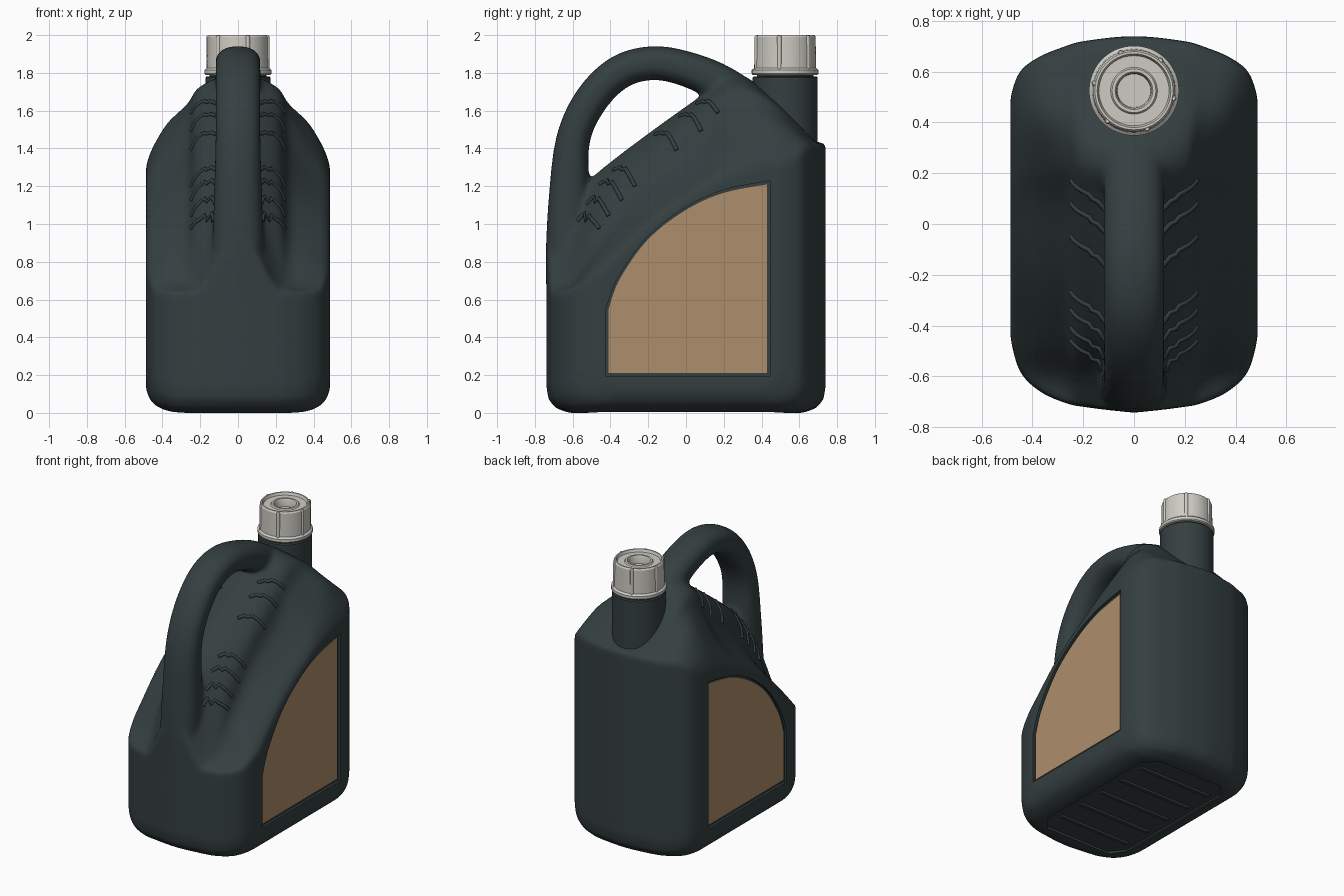
import bpy, bmesh, math
from mathutils import Vector
from mathutils.bvhtree import BVHTree

if "Cube" in bpy.data.objects:
    bpy.data.objects.remove(bpy.data.objects["Cube"])


def material(name, rgb):
    m = bpy.data.materials.new(name)
    m.diffuse_color = (*rgb, 1)
    m.use_nodes = True
    m.node_tree.nodes["Principled BSDF"].inputs["Base Color"].default_value = m.diffuse_color
    return m


DARK = material("dark_plastic", (0.035, 0.05, 0.052))
TAN = material("label_tan", (0.42, 0.27, 0.15))
PALE = material("cap_grey", (0.62, 0.60, 0.55))


def smooth(pts, n):
    """Catmull-Rom through tuples of any length."""
    out = []
    for i in range(len(pts) - 1):
        a, b, c, d = (pts[max(0, min(len(pts) - 1, i + k))] for k in (-1, 0, 1, 2))
        for s in range(n):
            t = s / n
            out.append(tuple(
                0.5 * (2 * q + (r - p) * t + (2*p - 5*q + 4*r - u) * t * t
                       + (3*q - p - 3*r + u) * t ** 3)
                for p, q, r, u in zip(a, b, c, d)))
    return out + [tuple(pts[-1])]


def loft(bm, rings):
    """Skin closed rings and cap both ends."""
    vs = [[bm.verts.new(p) for p in r] for r in rings]
    n = len(vs[0])
    for a, b in zip(vs, vs[1:]):
        for i in range(n):
            bm.faces.new((a[i], a[(i+1) % n], b[(i+1) % n], b[i]))
    bm.faces.new(vs[0][::-1])
    bm.faces.new(vs[-1])


def finish(name, bm, mat=None):
    bmesh.ops.recalc_face_normals(bm, faces=bm.faces[:])
    me = bpy.data.meshes.new(name)
    bm.to_mesh(me)
    bm.free()
    ob = bpy.data.objects.new(name, me)
    bpy.context.collection.objects.link(ob)
    if mat:
        me.materials.append(mat)
    shade(me)
    return ob


def shade(me):
    me.shade_smooth()
    me.set_sharp_from_angle(angle=math.radians(32))


def lathe(name, profile, cy, mat, n=64):
    bm = bmesh.new()
    loft(bm, [[(r * math.cos(k * math.tau / n), cy + r * math.sin(k * math.tau / n), z)
               for k in range(n)] for r, z in profile])
    return finish(name, bm, mat)


# Body: side-view slices across x. Row = x, front y, back y, bottom z, top z at stations
STATIONS = (-.72, -.6, -.45, -.2, .08, .25, .45, .69)
HALF = [
    (0, -.74, .74, 0, .95, 1.15, 1.29, 1.48, 1.68, 1.80, 1.68, 1.43),
    (.2, -.72, .72, 0, .66, .80, 1.12, 1.38, 1.60, 1.73, 1.66, 1.42),
    (.27, -.705, .70, 0, .64, .70, .92, 1.20, 1.42, 1.60, 1.62, 1.41),
    (.37, -.66, .66, .01, .63, .67, .85, 1.10, 1.30, 1.45, 1.54, 1.39),
    (.45, -.58, .60, .05, .62, .65, .80, 1.04, 1.23, 1.34, 1.41, 1.34),
    (.487, -.45, .50, .12, .60, .62, .75, .99, 1.18, 1.26, 1.31, 1.24),
]
rows = smooth([(-r[0],) + r[1:] for r in HALF[:0:-1]] + HALF, 5)


def top(row, y):
    pts = smooth(list(zip(STATIONS, row[4:])), 6)
    for (y0, z0), (y1, z1) in zip(pts, pts[1:]):
        if y <= y1:
            return z0 + (z1 - z0) * max(0, (y - y0) / (y1 - y0))
    return pts[-1][1]


def section(row):
    x, f, b, z = row[:4]
    pts = [(f + .12, z), (f + .05, z + .025), (f + .012, z + .07), (f, z + .14)]
    back = [(b, z + .14), (b - .012, z + .07), (b - .05, z + .025), (b - .12, z)]
    ys = [f + (b - f) * i / 32 for i in range(33)]
    return [(x, y, h) for y, h in pts + [(y, top(row, y)) for y in ys] + back]


bm = bmesh.new()
loft(bm, [section(r) for r in rows])

# Handle: squarish ellipse swept along an arch (y, z, half width, half thickness)
path = smooth([
    (-.63, .45, .14, .10), (-.635, .80, .138, .108), (-.62, 1.15, .128, .106),
    (-.597, 1.45, .12, .09), (-.50, 1.66, .12, .09), (-.35, 1.805, .12, .09),
    (-.17, 1.852, .12, .09), (.02, 1.815, .12, .094), (.20, 1.73, .12, .104),
    (.40, 1.58, .12, .11), (.55, 1.45, .12, .10)], 6)
rings = []
for i, (y, z, a, b) in enumerate(path):
    p, q = path[max(0, i - 1)], path[min(len(path) - 1, i + 1)]
    t = Vector((q[0] - p[0], q[1] - p[1])).normalized()
    ring = []
    for k in range(24):
        c, s = math.cos(k * math.tau / 24), math.sin(k * math.tau / 24)
        u = a * math.copysign(abs(c) ** .85, c)
        v = b * math.copysign(abs(s) ** .85, s)
        ring.append((u, y - t.y * v, z + t.x * v))
    rings.append(ring)
loft(bm, rings)
body = finish("bottle_body", bm)

# Cutter for the recessed label panels and the base panel
outline = smooth([(-.41, .55), (-.35, .71), (-.2, .92), (0, 1.075),
                  (.2, 1.165), (.43, 1.21)], 5) + [(.43, .21), (-.41, .21)]


def label_ring(x, scale):
    return [(x, .01 + (y - .01) * scale, .68 + (z - .68) * scale) for y, z in outline]


bm = bmesh.new()
for s in (-1, 1):
    loft(bm, [label_ring(s * .47, 1.035), label_ring(s * .6, 1.035)])
base = [(.33, .46), (.25, .56), (-.25, .56), (-.33, .46),
        (-.33, -.46), (-.25, -.56), (.25, -.56), (.33, -.46)]
loft(bm, [[(x, y, z) for x, y in base] for z in (-.1, .015)])
cutter = finish("panel_cutter", bm)
cutter.hide_render = True

# Fuse handle and body, soften, then cut the panels
m = body.modifiers.new("fuse", 'REMESH')
m.mode, m.voxel_size, m.use_smooth_shade = 'VOXEL', .014, True
m = body.modifiers.new("soften", 'SMOOTH')
m.factor, m.iterations = .5, 14
m = body.modifiers.new("panels", 'BOOLEAN')
m.operation, m.solver, m.object = 'DIFFERENCE', 'EXACT', cutter
dg = bpy.context.evaluated_depsgraph_get()
fused = bpy.data.meshes.new_from_object(body.evaluated_get(dg))
body.modifiers.clear()
body.data = fused
fused.materials.clear()
fused.materials.append(DARK)
shade(fused)
bpy.data.objects.remove(cutter)

# Labels
for s, name in ((-1, "label_left"), (1, "label_right")):
    bm = bmesh.new()
    loft(bm, [label_ring(s * .462, 1), label_ring(s * .476, 1)])
    finish(name, bm, TAN)

# Grip ribs laid on the flanks below the handle
probe = bmesh.new()
probe.from_mesh(fused)
tree = BVHTree.FromBMesh(probe)
probe.free()
cu = bpy.data.curves.new("grip_ribs", 'CURVE')
cu.dimensions, cu.bevel_depth, cu.bevel_resolution, cu.use_fill_caps = '3D', .011, 2, True
for y0 in (.06, -.03, -.16, -.38, -.45, -.52, -.57):
    for s in (-1, 1):
        sp = cu.splines.new('POLY')
        sp.points.add(8)
        for i in range(9):
            x = .11 + .14 * i / 8
            y = y0 + .11 * i / 8
            row = min(rows, key=lambda r: abs(r[0] - x))
            hit = tree.find_nearest(Vector((s * x, y, top(row, y))))[0]
            sp.points[i].co = (*hit, 1)
cu.materials.append(DARK)
bpy.context.collection.objects.link(bpy.data.objects.new("grip_ribs", cu))

# Base ribs
bm = bmesh.new()
for i in range(5):
    y = -.4 + .2 * i
    loft(bm, [[(x, y - w, z), (x, y + w, z), (x, y + w * .5, .004), (x, y - w * .5, .004)]
              for x, w, z in ((-.28, .025, .03), (.28, .025, .03))])
finish("base_ribs", bm, DARK)

# Neck and screw cap
CY = .525
lathe("neck", [(.172, 1.25), (.172, 1.775), (.166, 1.782), (.15, 1.782), (.15, 1.80)], CY, DARK)
lathe("cap", [(.15, 1.79), (.172, 1.79), (.177, 1.796), (.177, 1.815), (.164, 1.826),
              (.161, 1.99), (.154, 2.0), (.145, 2.0), (.138, 1.982), (.092, 1.982),
              (.086, 1.99), (.074, 1.99), (.068, 1.975), (.066, 1.935), (.01, 1.935)], CY, PALE)
bm = bmesh.new()
for k in range(6):
    a = math.radians(49 + 60 * k)
    cx, cy = .158 * math.cos(a), CY + .158 * math.sin(a)
    loft(bm, [[(cx + r * math.cos(j * math.tau / 12), cy + r * math.sin(j * math.tau / 12), z)
               for j in range(12)] for r, z in ((.012, 1.82), (.012, 1.992), (.008, 1.998))])
finish("cap_ribs", bm, PALE)
